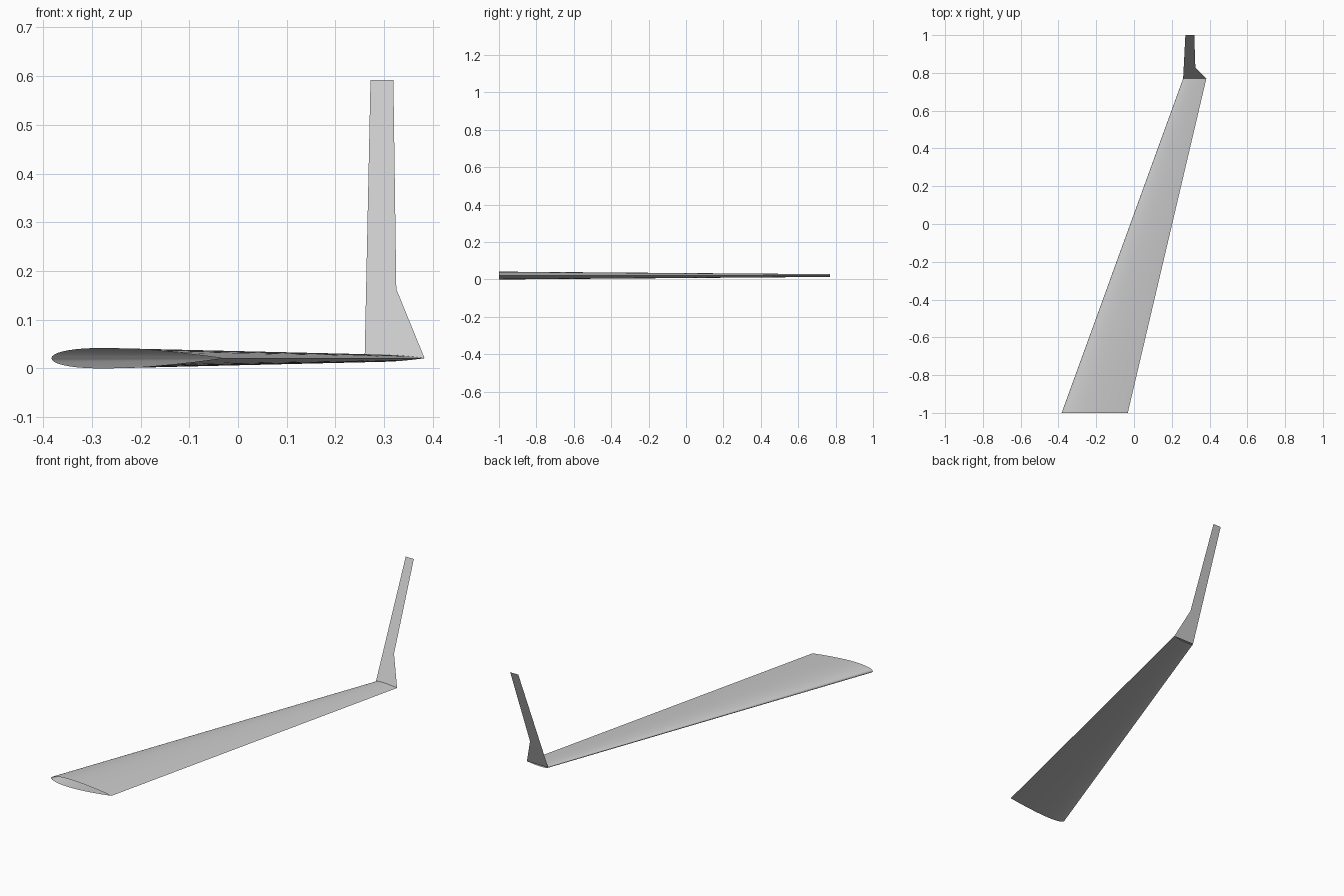
import bpy
import math

default = bpy.data.objects.get("Cube")
if default:
    bpy.data.objects.remove(default, do_unlink=True)

GREY = (0.6, 0.6, 0.6, 1.0)
MID_Z = 0.021
grey = bpy.data.materials.new("light_grey")
grey.use_nodes = True
grey.diffuse_color = GREY
grey.node_tree.nodes["Principled BSDF"].inputs["Base Color"].default_value = GREY


def make_object(name, verts, faces):
    mesh = bpy.data.meshes.new(name)
    mesh.from_pydata(verts, [], faces)
    mesh.update()
    mesh.materials.append(grey)
    obj = bpy.data.objects.new(name, mesh)
    bpy.context.collection.objects.link(obj)
    return obj


def half_thickness(t):
    # symmetric aerofoil, 12 percent thick, closed trailing edge
    return 0.6 * (0.2969 * math.sqrt(t) - 0.126 * t - 0.3516 * t**2
                  + 0.2843 * t**3 - 0.1036 * t**4)


def section(lead_x, chord, y, steps=24):
    # closed loop: trailing edge, over the top, round the nose, back below
    loop = []
    for i in range(2 * steps):
        angle = math.pi * i / steps
        t = (1 + math.cos(angle)) / 2
        side = 1 if i <= steps else -1
        z = MID_Z + side * chord * max(half_thickness(t), 0)
        loop.append((lead_x + chord * t, y, z))
    return loop


# Tapered swept wing, a hollow skin with an open root
root = section(-0.383, 0.35, -1.0)
tip = section(0.26, 0.123, 0.77)
n = len(root)
skin = [(i, (i + 1) % n, n + (i + 1) % n, n + i) for i in range(n)]
wing = make_object("wing", root + tip, skin)
bpy.context.view_layer.objects.active = wing
wing.select_set(True)
bpy.ops.object.shade_smooth_by_angle(angle=math.radians(40))


# Flat winglet sheet leaning outward from the tip
def on_sheet(x, z):
    return (x, 0.77 + 0.23 * (z - MID_Z) / (0.592 - MID_Z), z)


outline = [(0.26, MID_Z), (0.383, MID_Z), (0.325, 0.163),
           (0.319, 0.592), (0.272, 0.592), (0.263, 0.163)]
make_object("winglet", [on_sheet(x, z) for x, z in outline],
            [(0, 1, 2, 5), (5, 2, 3, 4)])
